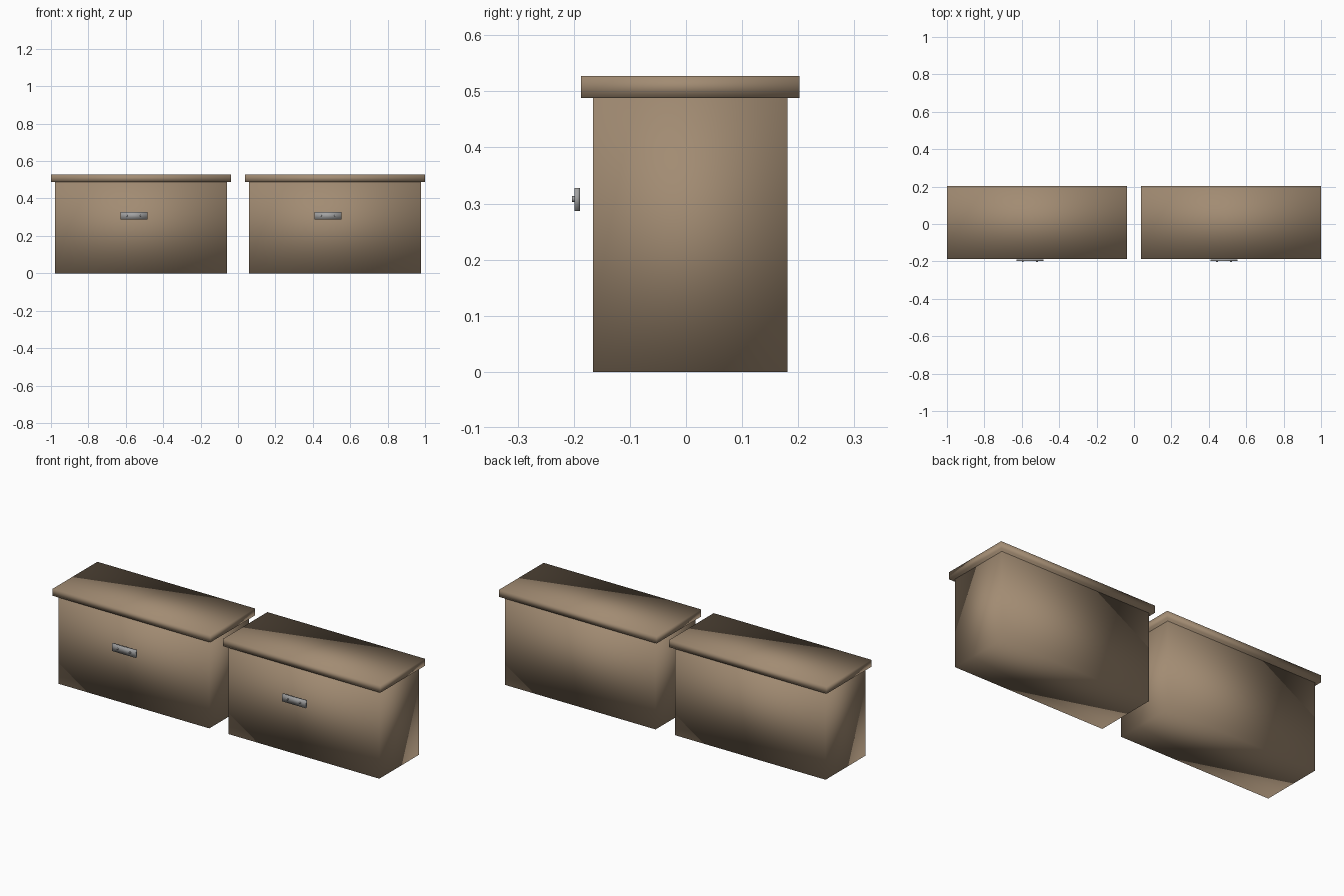
import bpy
import math

cube = bpy.data.objects.get("Cube")
if cube:
    bpy.data.objects.remove(cube, do_unlink=True)


def make_material(name, rgb):
    mat = bpy.data.materials.new(name)
    mat.use_nodes = True
    colour = (*rgb, 1.0)
    mat.diffuse_color = colour
    mat.node_tree.nodes["Principled BSDF"].inputs["Base Color"].default_value = colour
    return mat


wood = make_material("brown wood", (0.36, 0.26, 0.17))
metal = make_material("grey metal", (0.36, 0.36, 0.36))


def finish(obj, name, mat):
    obj.name = name
    obj.data.materials.append(mat)
    # Soft corners shared across all faces
    obj.data.shade_smooth()
    return obj


def box(name, low, high, mat):
    centre = [(a + b) / 2 for a, b in zip(low, high)]
    size = [b - a for a, b in zip(low, high)]
    bpy.ops.mesh.primitive_cube_add(size=1, location=centre)
    obj = bpy.context.object
    obj.scale = size
    bpy.ops.object.transform_apply(location=False, rotation=False, scale=True)
    return finish(obj, name, mat)


def screw(name, x, y, z, mat):
    bpy.ops.mesh.primitive_cylinder_add(vertices=12, radius=0.005, depth=0.006,
                                        location=(x, y, z),
                                        rotation=(math.pi / 2, 0, 0))
    return finish(bpy.context.object, name, mat)


# Two identical chests side by side
for side, cx in (("right", -0.519), ("left", 0.519)):
    box(side + "_chest_body", (cx - 0.46, -0.166, 0), (cx + 0.46, 0.181, 0.488), wood)
    box(side + "_chest_lid", (cx - 0.481, -0.187, 0.488), (cx + 0.481, 0.202, 0.527), wood)

    # Latch plate stands clear of the front, with two small screws
    px = cx - 0.038
    box(side + "_latch_plate", (px - 0.072, -0.199, 0.287), (px + 0.072, -0.189, 0.328), metal)
    for label, dx in (("outer", -0.038), ("inner", 0.038)):
        screw(f"{side}_{label}_screw", px + dx, -0.2, 0.308, metal)
